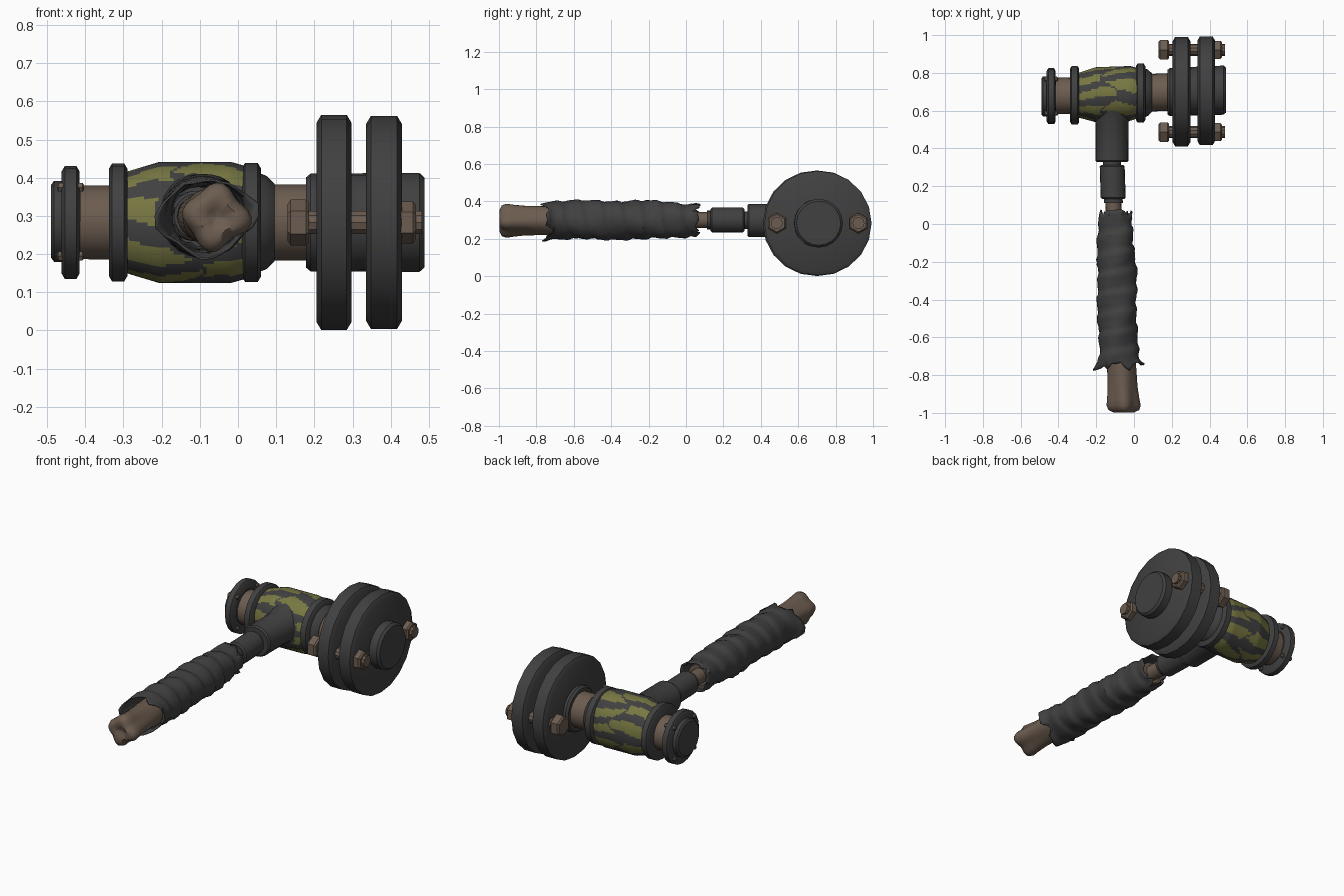
import bpy, bmesh, math, random
from math import sin, cos, pi

if "Cube" in bpy.data.objects:
    bpy.data.objects.remove(bpy.data.objects["Cube"])
random.seed(4)


def mat(name, rgb):
    m = bpy.data.materials.new(name)
    m.diffuse_color = (*rgb, 1)
    m.use_nodes = True
    m.node_tree.nodes["Principled BSDF"].inputs["Base Color"].default_value = m.diffuse_color
    return m


DARK = mat("dark iron", (0.052, 0.052, 0.053))
BROWN = mat("rusty brown", (0.150, 0.108, 0.080))
YELLOW = mat("faded yellow", (0.185, 0.185, 0.055))


def head_centre(x):
    return 0.692 + 0.035 * x


def handle_centre(y):
    return -0.117 + 0.033 * max(0, 0.35 - y) * (1 + 0.25 * max(0, -y))


def tube(name, rows, material, axis='x', centre=None, zc=0.283, segs=20,
         shape=None, caps=True, angle=35, turn=0.0):
    """Loft rings of (position, radius) along x or y; shape(i, a) -> extra radius, shift."""
    bm = bmesh.new()
    rings = []
    for i, (t, r) in enumerate(rows):
        ring = []
        for k in range(segs):
            a = 2 * pi * k / segs + turn
            dr, dt = shape(i, a) if shape else (0, 0)
            rr, tt = r + dr, t + dt
            c = centre(t)
            if axis == 'x':
                co = (tt, c + rr * cos(a), zc + rr * sin(a))
            else:
                co = (c + rr * cos(a), tt, zc + rr * sin(a))
            ring.append(bm.verts.new(co))
        rings.append(ring)
    for p, q in zip(rings, rings[1:]):
        for k in range(segs):
            bm.faces.new((p[k], p[(k + 1) % segs], q[(k + 1) % segs], q[k]))
    if caps:
        bm.faces.new(rings[0])
        bm.faces.new(rings[-1])
    bmesh.ops.recalc_face_normals(bm, faces=bm.faces)
    me = bpy.data.meshes.new(name)
    bm.to_mesh(me)
    bm.free()
    me.materials.append(material)
    ob = bpy.data.objects.new(name, me)
    bpy.context.collection.objects.link(ob)
    bpy.ops.object.select_all(action='DESELECT')
    ob.select_set(True)
    bpy.context.view_layer.objects.active = ob
    bpy.ops.object.shade_smooth_by_angle(angle=math.radians(angle))
    return ob


def disc(name, x0, x1, r, b, shape=None):
    rows = [(x0, r - b), (x0 + b * .6, r), (x1 - b * .6, r), (x1, r - b)]
    return tube(name, rows, DARK, centre=lambda x: head_centre((x0 + x1) / 2), shape=shape)


# Head: pipe running through, end cap, collars and heavy flange discs
tube("head_pipe", [(-0.45, 0.096), (0.22, 0.100)], BROWN, centre=head_centre)
tube("end_cap", [(-0.49, 0.095), (-0.482, 0.106), (-0.43, 0.106), (-0.412, 0.10)],
     DARK, centre=head_centre, zc=0.286)
disc("end_flange", -0.462, -0.415, 0.148, 0.014)
disc("left_collar", -0.338, -0.29, 0.155, 0.014)
disc("right_collar", 0.01, 0.06, 0.156, 0.014)
tube("collar_taper", [(0.05, 0.132), (0.075, 0.122), (0.095, 0.102)], DARK, centre=head_centre)
tube("hub", [(0.178, 0.118), (0.19, 0.128), (0.475, 0.130), (0.488, 0.118)],
     DARK, centre=head_centre)
oval = lambda i, a: (0.008 * abs(cos(a)), 0)
disc("inner_disc", 0.205, 0.298, 0.282, 0.022, oval)
disc("outer_disc", 0.335, 0.43, 0.279, 0.022, oval)

# Two long bolts through the discs, with hexagonal heads and nuts
for side, y in (("front", 0.486), ("back", 0.922)):
    at = lambda x, y=y: y
    tube(side + "_bolt_rod", [(0.16, 0.032), (0.482, 0.032)], BROWN, centre=at, segs=10)
    tube(side + "_bolt_head", [(0.13, 0.048), (0.138, 0.06), (0.178, 0.06), (0.186, 0.052)],
         BROWN, centre=at, segs=6, angle=20, turn=pi / 6)
    tube(side + "_bolt_nut", [(0.425, 0.055), (0.458, 0.055), (0.466, 0.046)],
         BROWN, centre=at, segs=6, angle=20, turn=pi / 6)

# Small screws around the end flange
for k in range(4):
    a = pi / 4 + k * pi / 2
    tube(f"flange_screw_{k}", [(-0.474, 0.008), (-0.470, 0.013), (-0.407, 0.013), (-0.403, 0.008)],
         BROWN, centre=lambda x, a=a: 0.677 + 0.127 * cos(a),
         zc=0.285 + 0.127 * sin(a), segs=6)

# Striped tee body
rows = []
for i in range(33):
    x = -0.295 + 0.31 * i / 32
    r = 0.132 + 0.027 * min(1, (x + 0.295) / 0.09)
    if x > -0.02:
        r -= 0.010 * (x + 0.02) / 0.035
    rows.append((x, r))
body = tube("striped_body", rows, DARK, centre=head_centre, segs=96,
            shape=lambda i, a: (-0.014 * abs(cos(a)) ** 3, 0))
body.data.materials.append(YELLOW)
for p in body.data.polygons:
    x, y, z = p.center
    a = math.atan2(z - 0.283, y - head_centre(x))
    seam = -0.13 + 0.045 * sin(5 * a)
    phase = 9 * a + 1.3 * sin(13 * x + 2 * a) + (1.7 if x > seam else 0)
    by_branch = y < 0.66 and math.hypot(x + 0.117, z - 0.297) < 0.105
    if sin(phase) > -0.12 and abs(x - seam) > 0.006 and not by_branch:
        p.material_index = 1

# Sockets joining the handle to the tee
tube("branch_socket", [(0.328, 0.080), (0.336, 0.088), (0.54, 0.088), (0.60, 0.115), (0.64, 0.125)],
     DARK, 'y', handle_centre, 0.298)
tube("neck", [(0.29, 0.048), (0.34, 0.048)], DARK, 'y', handle_centre, 0.299)
tube("lower_socket", [(0.132, 0.058), (0.140, 0.066), (0.305, 0.066), (0.313, 0.058)],
     DARK, 'y', handle_centre, 0.300)
tube("socket_lip", [(0.112, 0.050), (0.136, 0.050)], DARK, 'y', handle_centre, 0.300)
tube("handle_rod", [(0.02, 0.042), (0.15, 0.042)], BROWN, 'y', handle_centre, 0.300, segs=16)

# Lumpy bone-like grip end
bone = [(0.03, 0.06), (-0.70, 0.076), (-0.78, 0.075), (-0.86, 0.075), (-0.92, 0.079),
        (-0.96, 0.082), (-0.985, 0.072), (-0.997, 0.050), (-0.985, 0.022), (-0.975, 0.004)]
lobes = [0, 0, 0.003, 0.005, 0.007, 0.010, 0.011, 0.007, 0.002, 0]
tube("grip_core", bone, BROWN, 'y', lambda y: -0.098 + 0.042 * max(0, -y), 0.297, segs=32,
     shape=lambda i, a: (lobes[i] * cos(4 * a + 0.6) + 0.3 * lobes[i] * cos(3 * a), 0), angle=60)

# Ragged cloth wrap wound round the handle
N = 56
SEGS = 26
wrap = []
for i in range(N + 1):
    f = i / N
    wrap.append((0.055 - 0.80 * f, 0.086 + 0.018 * min(1, f * 3)))
tears = [random.uniform(-0.035, 0.015) for _ in range(SEGS)]


def cloth(i, a):
    k = round(a / (2 * pi) * SEGS) % SEGS
    y = wrap[i][0]
    s = (y / 0.105 + a / (2 * pi)) % 1          # saw-tooth overlap of each turn
    dr = 0.014 * (s if s < 0.75 else (1 - s) * 3) - 0.006
    dr += 0.004 * sin(3 * a + 17 * y) + random.uniform(-0.002, 0.002)
    dt = 0
    end = max(0, (i - N + 4) / 4)
    dt += end * tears[k]
    flare = max(0, cos(a - pi * 1.06)) ** 10 + max(0, cos(a - 0.1)) ** 10
    dr += end * end * (0.034 * flare + 0.3 * abs(tears[k]) - 0.004)
    if cos(a) > 0.6:
        dt += end * 0.03
    if i < 2:
        dt += (1 - i / 2) * tears[(k * 5) % SEGS] * -0.7
        dr += 0.006 * (k % 3 - 1)
    return dr, dt


ob = tube("cloth_wrap", wrap, DARK, 'y', lambda y: -0.098 + 0.022 * max(0, -y), 0.300,
          segs=SEGS, shape=cloth, caps=False, angle=30)
sol = ob.modifiers.new("thickness", 'SOLIDIFY')
sol.thickness = 0.006
sol.offset = -1
